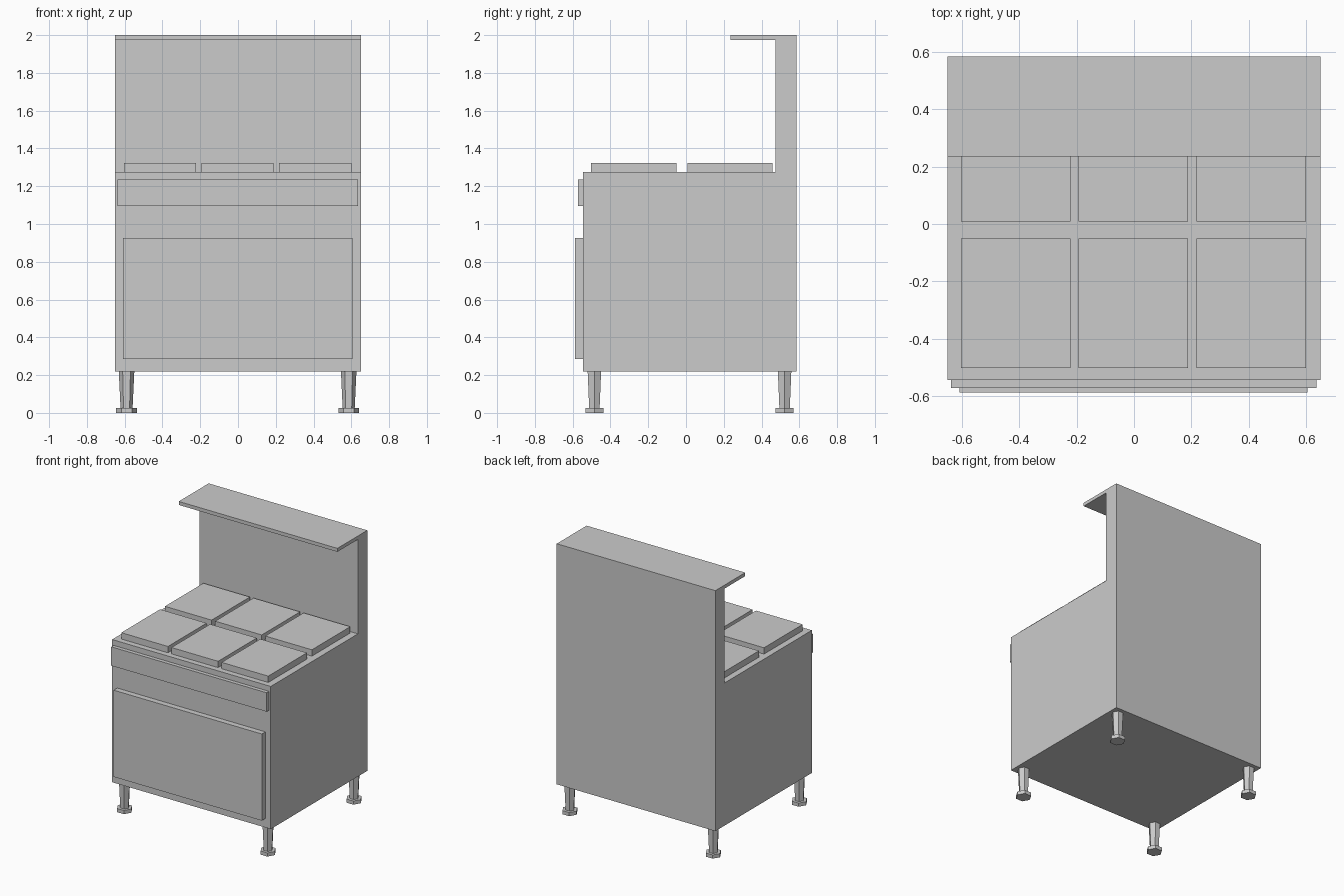
import bpy, bmesh, math

if "Cube" in bpy.data.objects:
    bpy.data.objects.remove(bpy.data.objects["Cube"])


def finish(name, bm):
    bmesh.ops.recalc_face_normals(bm, faces=bm.faces)
    mesh = bpy.data.meshes.new(name)
    bm.to_mesh(mesh)
    bm.free()
    obj = bpy.data.objects.new(name, mesh)
    bpy.context.collection.objects.link(obj)
    return obj


def box(name, x0, x1, y0, y1, z0, z1):
    bm = bmesh.new()
    bmesh.ops.create_cube(bm, size=1)
    for v in bm.verts:
        v.co = (x1 if v.co.x > 0 else x0,
                y1 if v.co.y > 0 else y0,
                z1 if v.co.z > 0 else z0)
    return finish(name, bm)


def hex_prism(name, cx, cy, z0, z1, r0, r1):
    # six-sided tapered post with corners pointing along x
    bm = bmesh.new()
    rings = []
    for z, r in ((z0, r0), (z1, r1)):
        rings.append([bm.verts.new((cx + r * math.cos(i * math.pi / 3),
                                    cy + r * math.sin(i * math.pi / 3), z))
                      for i in range(6)])
    low, high = rings
    bm.faces.new(low)
    bm.faces.new(high)
    for i in range(6):
        j = (i + 1) % 6
        bm.faces.new((low[i], low[j], high[j], high[i]))
    return finish(name, bm)


# Body, backsplash and top shelf as one side profile (y, z) extruded across x
profile = [(-0.545, 0.218), (0.585, 0.218), (0.585, 2.0), (0.235, 2.0),
           (0.235, 1.974), (0.475, 1.974), (0.475, 1.275), (-0.545, 1.275)]
bm = bmesh.new()
face = bm.faces.new([bm.verts.new((-0.65, y, z)) for y, z in profile])
ext = bmesh.ops.extrude_face_region(bm, geom=[face])
bmesh.ops.translate(bm, vec=(1.3, 0, 0),
                    verts=[g for g in ext["geom"] if isinstance(g, bmesh.types.BMVert)])
finish("stove_body", bm)

# Oven door and control panel on the front
box("oven_door", -0.608, 0.606, -0.587, -0.545, 0.285, 0.927)
box("control_panel", -0.638, 0.636, -0.573, -0.545, 1.095, 1.235)

# Six cooking plates
for row, (y0, y1) in (("front", (-0.503, -0.05)), ("back", (0.008, 0.457))):
    for col, cx in (("left", -0.413), ("middle", -0.002), ("right", 0.409)):
        box(f"{row}_{col}_plate", cx - 0.191, cx + 0.191, y0, y1, 1.275, 1.322)

# Legs with feet
for side, x in (("left", -0.59), ("right", 0.586)):
    for end, y in (("front", -0.485), ("back", 0.522)):
        hex_prism(f"{end}_{side}_leg", x, y, 0.027, 0.218, 0.032, 0.041)
        hex_prism(f"{end}_{side}_foot", x, y, 0.0, 0.027, 0.055, 0.055)
